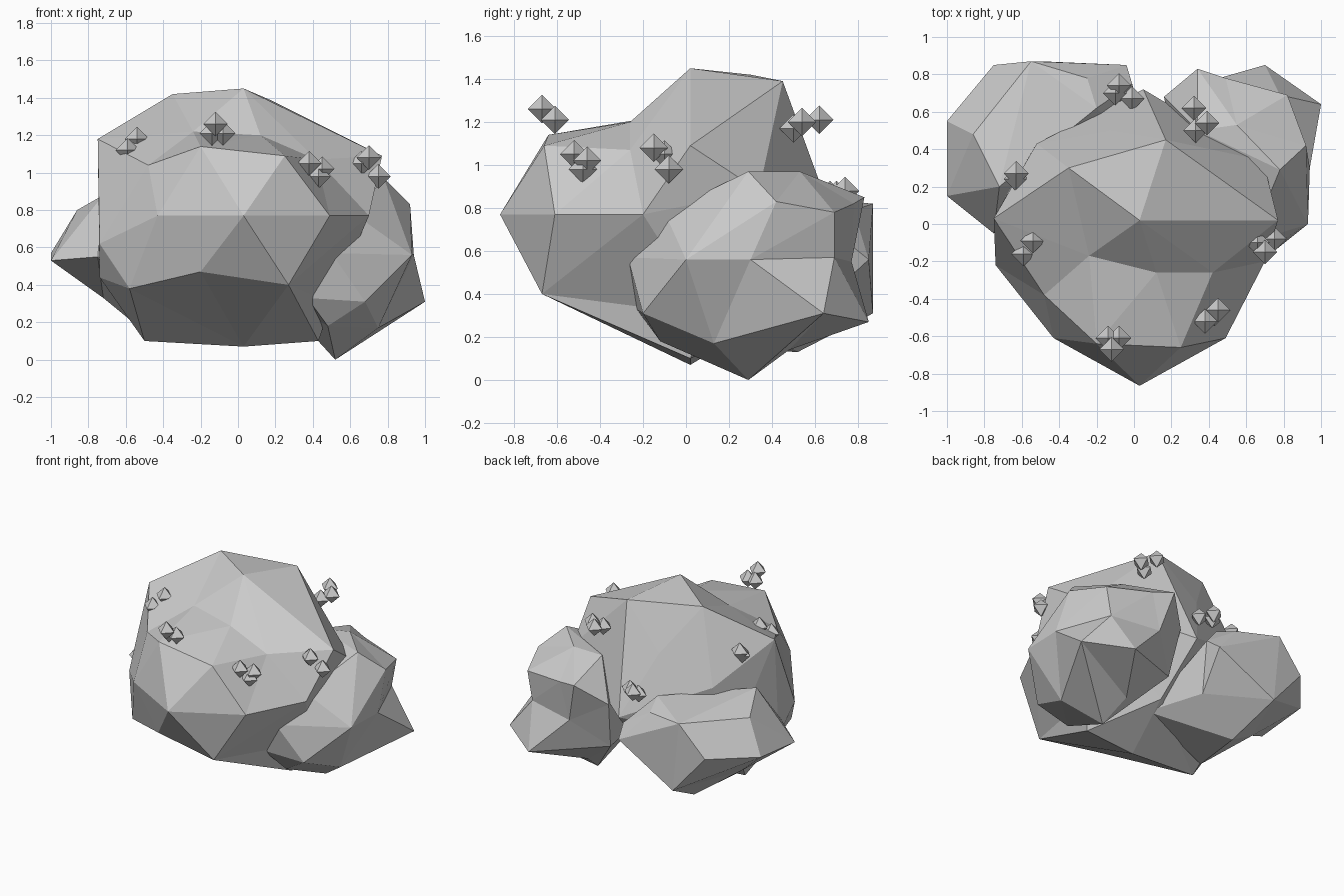
import bpy, bmesh
from mathutils import Matrix, Vector


def boulder(name, centre, pts):
    """Faceted rock: triangulated ball whose corners are pushed to the given points."""
    c = Vector(centre)
    bm = bmesh.new()
    target = {}
    for p in pts:
        v = bm.verts.new((Vector(p) - c).normalized())
        target[v] = Vector(p)
    bmesh.ops.convex_hull(bm, input=bm.verts[:])
    for v in bm.verts:
        v.co = target[v]
    bmesh.ops.recalc_face_normals(bm, faces=bm.faces[:])
    finish(name, bm)


def finish(name, bm):
    me = bpy.data.meshes.new(name)
    bm.to_mesh(me)
    bm.free()
    bpy.context.collection.objects.link(bpy.data.objects.new(name, me))


# large central boulder with a stepped crown
boulder("main_rock", (0, 0, .7), [
    (.03, -.865, .77), (-.2, -.64, 1.14), (.25, -.66, 1.09), (.49, -.61, .77),
    (-.43, -.61, .77), (-.58, -.41, .38), (-.2, -.65, .47), (.27, -.67, .40),
    (-.5, .02, .1), (.03, .02, .07), (.43, .02, .1), (-.74, -.22, .62),
    (-.75, .03, 1.18), (-.48, -.38, 1.04), (-.24, -.17, 1.22), (.12, -.26, 1.2),
    (.42, -.26, 1.07), (.03, .02, 1.45), (-.35, .3, 1.42), (.17, .45, 1.39),
    (.77, .02, 1.09), (.7, -.2, .77), (.69, .34, .88), (-.13, .5, 1.09),
    (-.52, .43, .91), (.05, .72, .65), (.1, .4, .3), (.5, .1, .3),
    (-.74, -.03, .44), (-.6, .3, .5)])

# back left boulder
boulder("left_rock", (-.5, .47, .52), [
    (-1, .15, .53), (-1, .55, .57), (-.75, .85, .6), (-.55, .87, .82),
    (-.5, .87, .31), (-.04, .85, .56), (-.01, .75, .64), (-.86, .48, .8),
    (-.72, .2, .88), (-.75, -.05, .55), (-.2, .62, .84), (-.25, .78, .79),
    (-.72, .38, .33), (-.43, .52, .13), (-.5, .1, .15), (.12, .28, .25),
    (-.1, .6, .33)])

# back right boulder
boulder("right_rock", (.6, .3, .52), [
    (1, .64, .31), (.52, .29, 0), (.93, 0, .56), (.94, .3, .56),
    (.92, .42, .83), (.5, -.27, .57), (.37, -.23, .33), (.68, -.2, .31),
    (.48, -.12, .18), (.75, .13, .17), (.78, .29, .97), (.55, .53, .97),
    (.34, .5, .95), (.34, .83, .85), (.49, .78, .82), (.82, .69, .78),
    (.78, .69, .57), (.42, .77, .55), (.7, .85, .27), (.47, .48, .14),
    (.16, .68, .7), (.2, .6, .35), (.62, -.1, .78)])

# clusters of little octahedral crystals
clusters = {
    "front": [(-.12, -.67, 1.26), (-.14, -.61, 1.21), (-.08, -.61, 1.21)],
    "front_right": [(.38, -.52, 1.05), (.45, -.46, 1.02), (.43, -.48, .98)],
    "right": [(.70, -.15, 1.08), (.66, -.10, 1.05), (.75, -.08, .98)],
    "back_right": [(.32, .62, 1.21), (.39, .54, 1.2), (.33, .5, 1.17)],
    "back": [(-.08, .74, .88), (-.1, .7, .86), (-.01, .67, .86)],
    "left": [(-.63, .27, 1.15), (-.63, .24, 1.12)],
    "front_left": [(-.54, -.09, 1.18), (-.59, -.16, 1.12)],
}
R = .066
for label, spots in clusters.items():
    bm = bmesh.new()
    for p in spots:
        for flip in (1, -1):
            bmesh.ops.create_cone(
                bm, segments=4, radius1=R, radius2=0, depth=R,
                matrix=Matrix.Translation((p[0], p[1], p[2] + flip * R / 2))
                @ Matrix.Diagonal((1, 1, flip, 1)))
    bmesh.ops.remove_doubles(bm, verts=bm.verts[:], dist=.0005)
    bmesh.ops.recalc_face_normals(bm, faces=bm.faces[:])
    finish(label + "_crystals", bm)
